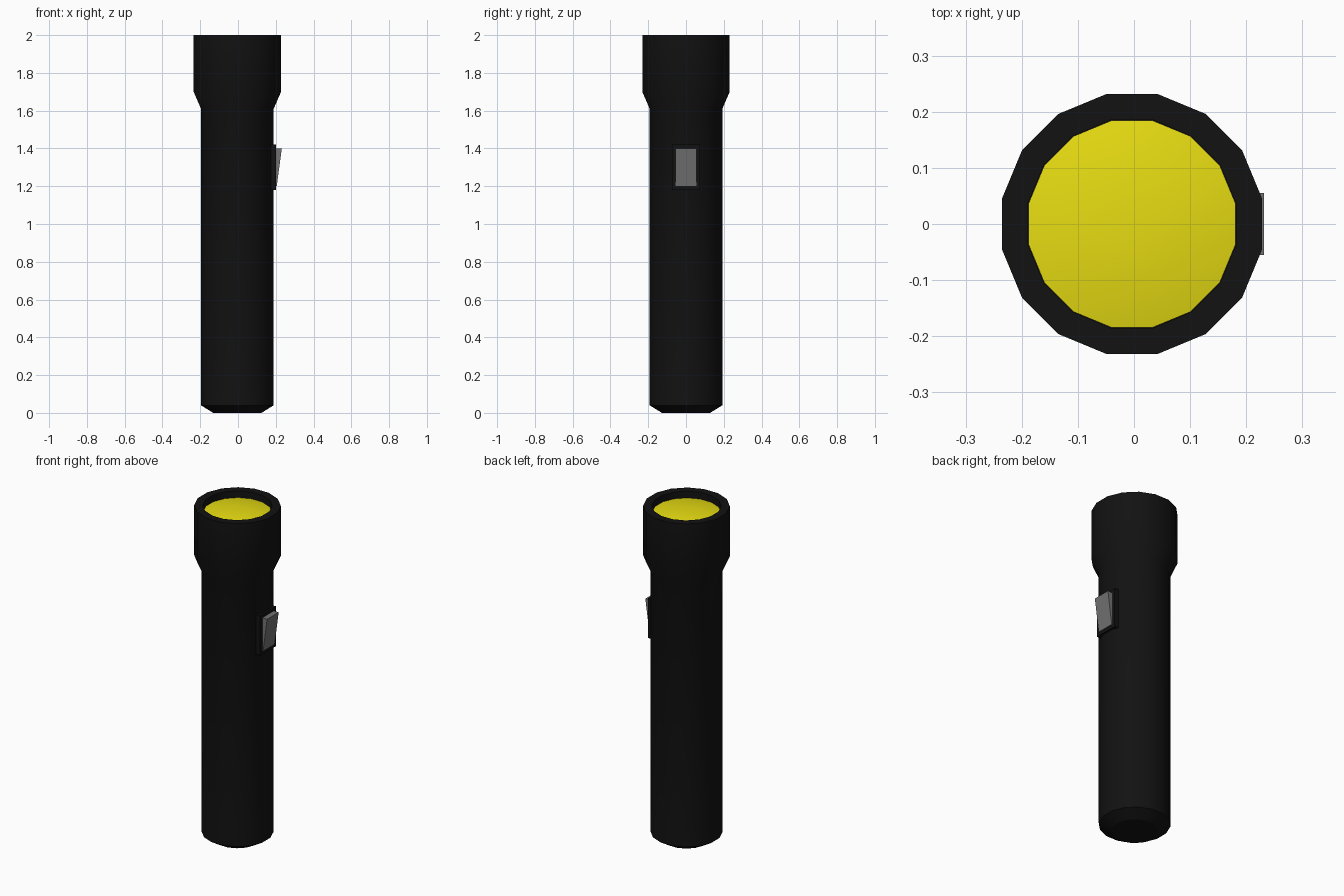
import bpy, bmesh
from math import cos, sin, pi

if "Cube" in bpy.data.objects:
    bpy.data.objects.remove(bpy.data.objects["Cube"])

CX, SIDES = -0.0035, 16


def material(name, rgb):
    m = bpy.data.materials.new(name)
    m.diffuse_color = (*rgb, 1)
    m.use_nodes = True
    m.node_tree.nodes["Principled BSDF"].inputs["Base Color"].default_value = m.diffuse_color
    return m


black = material("black_plastic", (0.006, 0.006, 0.006))
yellow = material("yellow_lens", (0.8, 0.72, 0.006))
grey = material("grey_plastic", (0.17, 0.17, 0.17))


def finish(name, bm, mat, smooth=False):
    bmesh.ops.recalc_face_normals(bm, faces=bm.faces)
    me = bpy.data.meshes.new(name)
    bm.to_mesh(me)
    bm.free()
    me.materials.append(mat)
    ob = bpy.data.objects.new(name, me)
    bpy.context.collection.objects.link(ob)
    if smooth:
        bpy.ops.object.select_all(action='DESELECT')
        bpy.context.view_layer.objects.active = ob
        ob.select_set(True)
        bpy.ops.object.shade_smooth_by_angle(angle=pi / 6)
    return ob


def lathe(name, profile, mat):
    """Revolve (radius, z) points and cap both ends."""
    bm = bmesh.new()
    rings = []
    for r, z in profile:
        angles = [2 * pi * (i + 0.5) / SIDES for i in range(SIDES)]
        rings.append([bm.verts.new((CX + r * cos(a), r * sin(a), z)) for a in angles])
    for lo, hi in zip(rings, rings[1:]):
        for i in range(SIDES):
            j = (i + 1) % SIDES
            bm.faces.new((lo[i], lo[j], hi[j], hi[i]))
    bm.faces.new(rings[0][::-1])
    bm.faces.new(rings[-1])
    return finish(name, bm, mat, True)


def side_prism(name, outline, half_width, mat):
    """Extrude an (x, z) outline along y."""
    bm = bmesh.new()
    a, b = [[bm.verts.new((x, y, z)) for x, z in outline] for y in (-half_width, half_width)]
    n = len(outline)
    bm.faces.new(a)
    bm.faces.new(b[::-1])
    for i in range(n):
        j = (i + 1) % n
        bm.faces.new((a[i], b[i], b[j], a[j]))
    return finish(name, bm, mat)


# Handle, flared head and recessed rim in one turned shell
lathe("flashlight_body", [(0.13, 0), (0.196, 0.04), (0.196, 1.61), (0.236, 1.70),
                          (0.236, 2.0), (0.189, 2.0), (0.189, 1.955)], black)

# Gently domed lens set below the rim
dome = [(0.188 * cos(t * pi / 12), 1.96 + 0.02 * sin(t * pi / 12) ** 2) for t in range(6)]
lathe("lens", dome, yellow)

# Switch plate and sloping rocker on the right side
side_prism("switch_plate", [(0.17, 1.18), (0.20, 1.18), (0.20, 1.42), (0.17, 1.42)], 0.075, black)
side_prism("switch_button", [(0.19, 1.2), (0.205, 1.2), (0.232, 1.4), (0.19, 1.4)], 0.055, grey)
